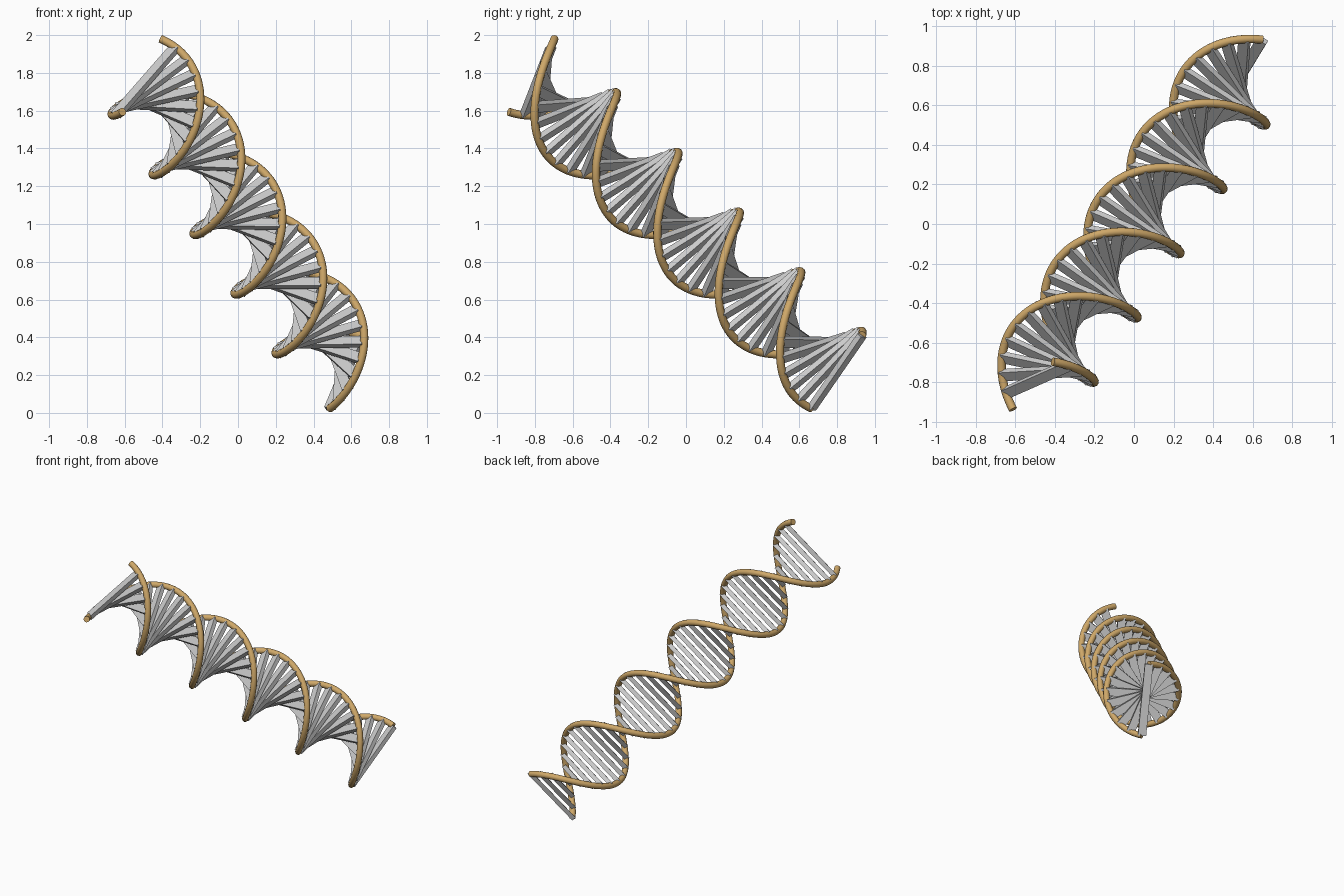
import bpy, bmesh, math
from mathutils import Vector, Matrix

if "Cube" in bpy.data.objects:
    bpy.data.objects.remove(bpy.data.objects["Cube"])

# Helix layout: tilted axis, start point, start rung direction
AXIS = Vector((0.432, 0.647, -0.629)).normalized()
START = Vector((-0.511, -0.817, 1.787))
E1 = Vector((0.406, 0.488, 0.772))
E1 = (E1 - AXIS * E1.dot(AXIS)).normalized()
E2 = AXIS.cross(E1)
RADIUS = 0.249
PITCH = 1.005
TOTAL = 2.485 * 2 * math.pi
TUBE = 0.0215
RUNGS = 50


def radial(a):
    return E1 * math.cos(a) + E2 * math.sin(a)


def centre(a):
    return START + AXIS * (PITCH * a / (2 * math.pi))


gold = bpy.data.materials.new("strand_tan")
gold.diffuse_color = (0.62, 0.39, 0.14, 1)
gold.use_nodes = True
gold.node_tree.nodes["Principled BSDF"].inputs["Base Color"].default_value = gold.diffuse_color


def strand(name, phase, n=200):
    curve = bpy.data.curves.new(name, 'CURVE')
    curve.dimensions = '3D'
    curve.bevel_depth = TUBE
    curve.bevel_resolution = 4
    curve.use_fill_caps = True
    sp = curve.splines.new('POLY')
    sp.points.add(n)
    for i, p in enumerate(sp.points):
        a = TOTAL * i / n
        p.co = (*(centre(a) + radial(a + phase) * RADIUS), 1)
    sp.use_smooth = True
    curve.materials.append(gold)
    obj = bpy.data.objects.new(name, curve)
    bpy.context.collection.objects.link(obj)


# Two opposite strands
strand("strand_a", 0)
strand("strand_b", math.pi)

# Flat bars across the axis, the last one at the strand ends
bm = bmesh.new()
for i in range(1, RUNGS + 1):
    a = TOTAL * i / RUNGS
    r = radial(a)
    t = AXIS.cross(r)
    rot = Matrix((r, t, AXIS)).transposed().to_4x4()
    size = Matrix.Diagonal((2 * RADIUS, 0.056, 0.03, 1))
    bmesh.ops.create_cube(bm, size=1, matrix=Matrix.Translation(centre(a)) @ rot @ size)
mesh = bpy.data.meshes.new("rungs")
bm.to_mesh(mesh)
bm.free()
bpy.context.collection.objects.link(bpy.data.objects.new("rungs", mesh))
